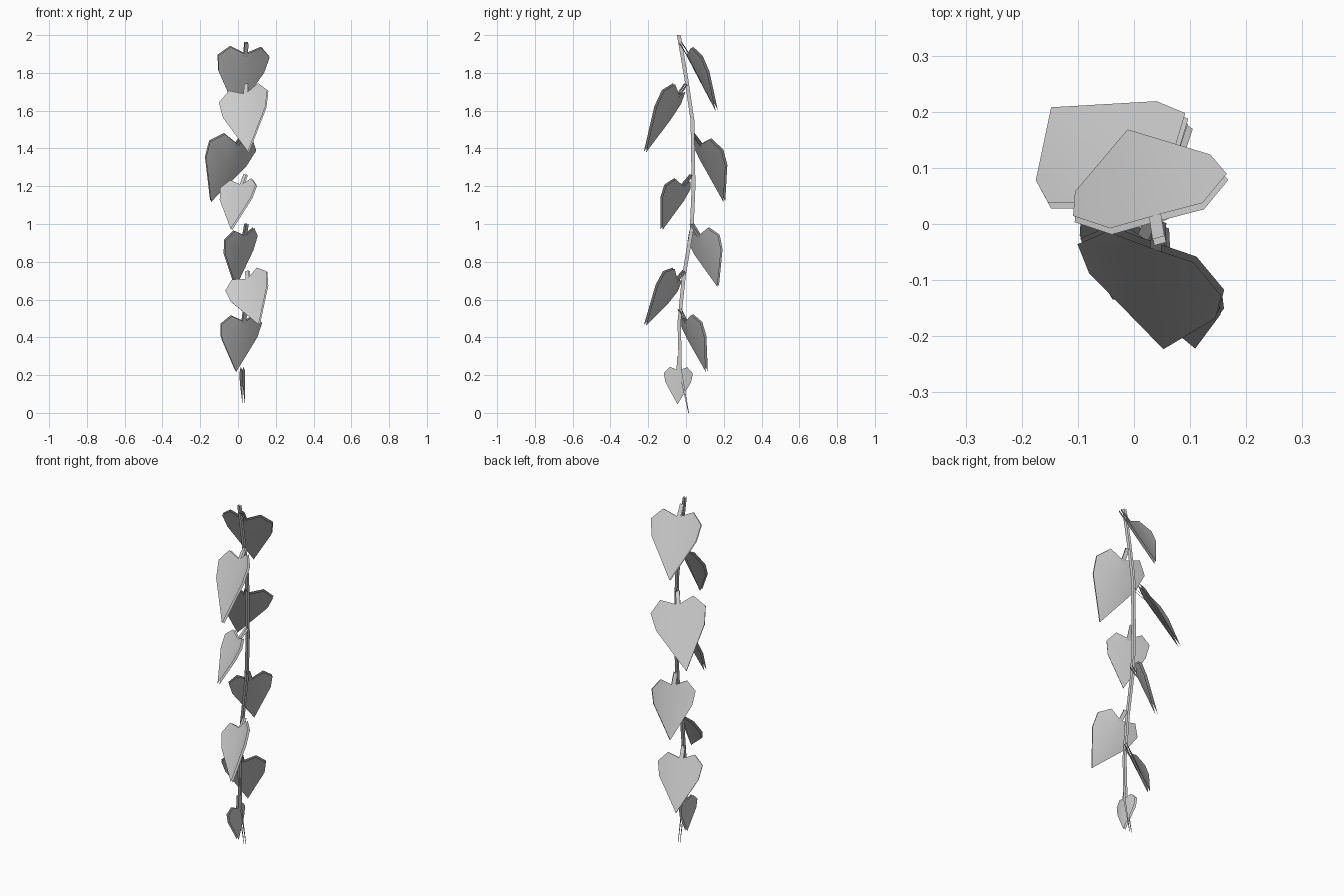
import bpy
from mathutils import Vector as V

if "Cube" in bpy.data.objects:
    bpy.data.objects.remove(bpy.data.objects["Cube"])

GAP = 0.013  # distance between front and back sheet of every part


def make(name, verts, faces, smooth=False):
    me = bpy.data.meshes.new(name)
    me.from_pydata([tuple(v) for v in verts], [], faces)
    me.update()
    ob = bpy.data.objects.new(name, me)
    bpy.context.collection.objects.link(ob)
    if smooth:
        me.polygons.foreach_set("use_smooth", [True] * len(me.polygons))
    return ob


def two_sheets(name, verts, faces, n, smooth=False):
    """Outer sheet plus a flipped inner sheet, open at the rim."""
    k = len(verts)
    allv = [v + n * GAP / 2 for v in verts] + [v - n * GAP / 2 for v in verts]
    back = [tuple(i + k for i in reversed(f)) for f in faces]
    return make(name, allv, list(faces) + back, smooth)


# Heart outline: (across, along, raise) for the midline, then one half
MID = [(0, 0, 0), (0, 0.35, 0), (0, 1, 0)]
HALF = [(0.6, -0.10, 0.6), (1.0, 0.08, 1.0), (0.88, 0.35, 0.9)]
HEART = MID + HALF + [(-a, b, c) for a, b, c in HALF]
HEART_FACES = [(0, 1, 4, 3), (1, 5, 4), (1, 2, 5),
               (0, 6, 7, 1), (1, 7, 8), (1, 8, 2)]


def leaf(i, root, notch, tip, side, half_w):
    root, notch, tip = V(root), V(notch), V(tip)
    along = tip - notch
    f = along.normalized()
    s = V(side)
    s = (s - f * s.dot(f)).normalized()
    n = s.cross(f)
    if n.z < -0.05:
        n, s = -n, -s
    lift = 0.2 * half_w
    pts = [notch + s * (a * half_w) + along * b + n * (c * lift)
           for a, b, c in HEART]
    two_sheets(f"leaf_{i}", pts, HEART_FACES, n, True)
    # Leaf stalk
    w = s * 0.011
    end = notch + along * 0.04
    two_sheets(f"leaf_stalk_{i}", [root - w, root + w, end + w, end - w],
               [(0, 3, 2, 1)], n)


# Leaves: stalk root, notch, tip, sideways direction, half width
LEAVES = [
    ((.045, -.03, 1.96), (.04, .01, 1.90), (-.01, .163, 1.60), (.27, .07, 0), .142),
    ((.045, .0, 1.74), (.04, -.04, 1.685), (.055, -.218, 1.38), (.255, -.1, .05), .14),
    ((.03, .035, 1.48), (-.005, .08, 1.425), (-.145, .203, 1.12), (.265, .14, 0), .148),
    ((.04, .03, 1.26), (.02, -.02, 1.205), (-.035, -.13, .97), (.2, -.13, .03), .115),
    ((.045, .03, 1.0), (.035, .07, .94), (-.015, .17, .67), (.165, .16, .02), .118),
    ((.05, -.01, .75), (.05, -.05, .705), (.112, -.217, .465), (.215, -.1, .04), .125),
    ((.04, -.035, .55), (.03, .0, .485), (-.012, .11, .22), (.215, .11, 0), .12),
    ((.03, -.035, .30), (.03, -.04, .225), (.03, -.045, .045), (0, .15, 0), .077),
]
for i, args in enumerate(LEAVES, 1):
    leaf(i, *args)

# Main stem: ribbon in the y-z plane as (y, z, half width)
PATH = [(.014, .0, .002), (-.03, .22, .008), (-.036, .48, .009), (-.012, .72, .01),
        (.03, .97, .01), (.04, 1.2, .01), (.034, 1.55, .01), (.0, 1.78, .01),
        (-.038, 2.0, .01)]
X = 0.035
verts = [V((X, y + d * w, z)) for y, z, w in PATH for d in (-1, 1)]
faces = [(2 * k, 2 * k + 1, 2 * k + 3, 2 * k + 2) for k in range(len(PATH) - 1)]
two_sheets("main_stem", verts, faces, V((1, 0, 0)))
